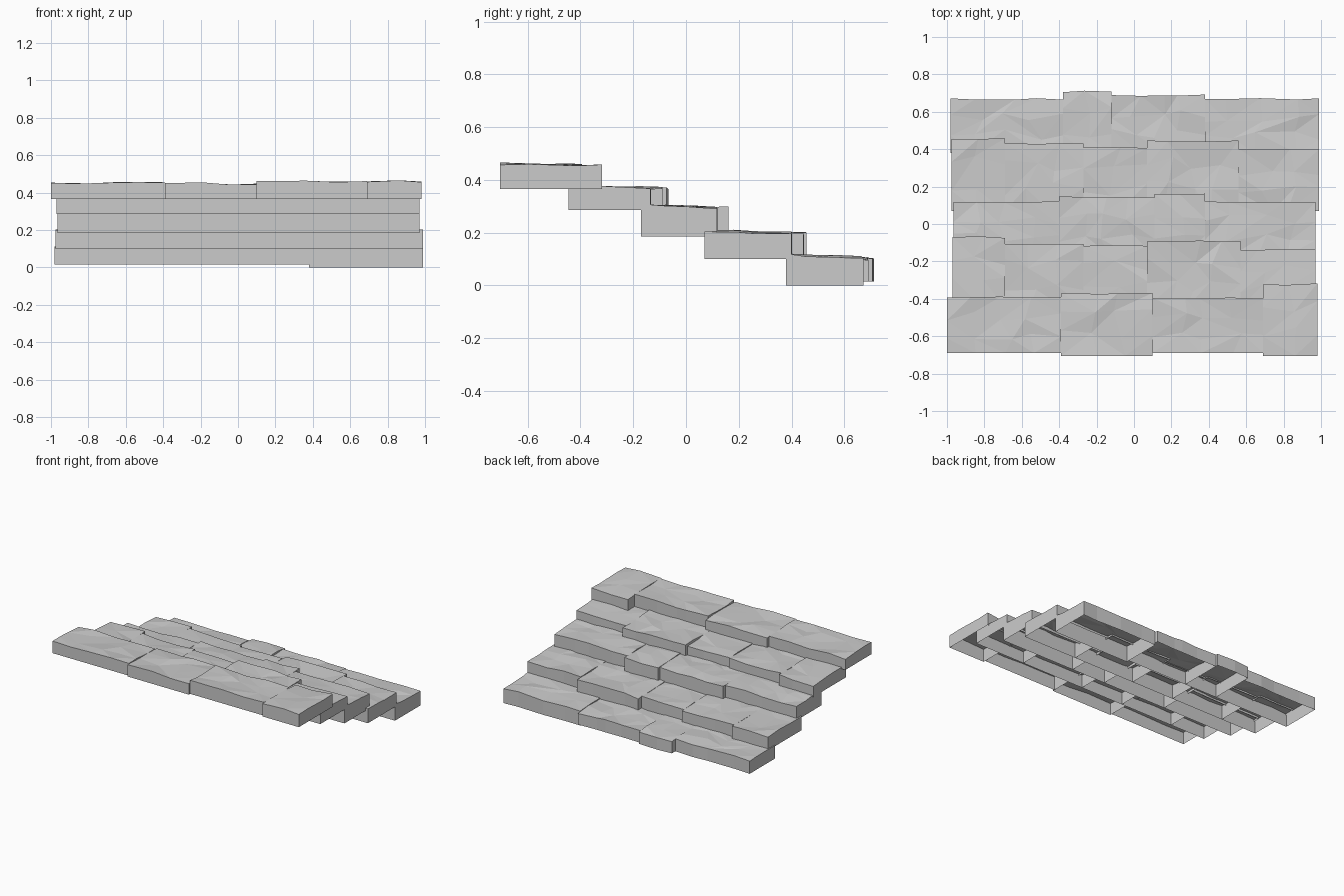
import bpy
import bmesh
import random

random.seed(7)

cube = bpy.data.objects.get("Cube")
if cube:
    bpy.data.objects.remove(cube, do_unlink=True)

# Stone colour
stone = bpy.data.materials.new("light_grey_stone")
stone.use_nodes = True
GREY = (0.6, 0.6, 0.6, 1)
stone.diffuse_color = GREY
stone.node_tree.nodes["Principled BSDF"].inputs["Base Color"].default_value = GREY


def slab(name, x0, x1, y0, y1, bottom, top):
    """Hollow stone slab: chipped, faceted top with four walls and an open underside."""
    bm = bmesh.new()
    nx, ny = max(2, round((x1 - x0) / 0.14)), 3
    dx, dy = (x1 - x0) / nx, (y1 - y0) / ny
    grid = []
    for i in range(nx + 1):
        column = []
        for j in range(ny + 1):
            x, y = x0 + i * dx, y0 + j * dy
            # Inner points wander; rim points only slide along the rim
            if 0 < i < nx:
                x += random.uniform(-0.3, 0.3) * dx
            if 0 < j < ny:
                y += random.uniform(-0.3, 0.3) * dy
            elif j == ny:
                y += random.uniform(-0.006, 0.003)
            z = top - 0.008 * j / ny + random.uniform(-0.007, 0.006)
            column.append(bm.verts.new((x, y, z)))
        grid.append(column)

    # Triangulated top with mixed diagonals
    for i in range(nx):
        for j in range(ny):
            a, b = grid[i][j], grid[i + 1][j]
            c, d = grid[i + 1][j + 1], grid[i][j + 1]
            if random.random() < 0.5:
                bm.faces.new((a, b, c))
                bm.faces.new((a, c, d))
            else:
                bm.faces.new((a, b, d))
                bm.faces.new((b, c, d))

    # Walls pulled straight down from the rim
    rim = [e for e in bm.edges if e.is_boundary]
    walls = bmesh.ops.extrude_edge_only(bm, edges=rim)["geom"]
    for v in walls:
        if isinstance(v, bmesh.types.BMVert):
            v.co.z = bottom
    bmesh.ops.recalc_face_normals(bm, faces=bm.faces)
    if grid[1][1].normal.z < 0:
        bmesh.ops.reverse_faces(bm, faces=bm.faces)

    mesh = bpy.data.meshes.new(name)
    bm.to_mesh(mesh)
    bm.free()
    mesh.materials.append(stone)
    bpy.context.collection.objects.link(bpy.data.objects.new(name, mesh))


# Courses from the highest (front) to the lowest (back):
# name, bottom, front y, x joints, and (back y, top z) of each slab
courses = [
    ("top_course", 0.365, -0.69, (-1, -0.39, 0.1, 0.69, 0.98),
     ((-0.39, 0.455), (-0.37, 0.45), (-0.395, 0.463), (-0.32, 0.46))),
    ("second_course", 0.285, -0.445, (-0.97, -0.69, -0.27, 0.07, 0.57, 0.97),
     ((-0.07, 0.375), (-0.105, 0.372), (-0.115, 0.37), (-0.09, 0.376), (-0.135, 0.374))),
    ("middle_course", 0.185, -0.17, (-0.965, -0.4, 0.11, 0.38, 0.97),
     ((0.12, 0.295), (0.145, 0.3), (0.165, 0.303), (0.12, 0.303))),
    ("fourth_course", 0.1, 0.07, (-0.975, -0.69, -0.27, 0.07, 0.56, 0.99),
     ((0.455, 0.205), (0.43, 0.202), (0.41, 0.2), (0.445, 0.203), (0.4, 0.208))),
    ("bottom_course", 0, 0.38, (-0.98, -0.38, -0.12, 0.38, 0.99),
     ((0.67, 0.113), (0.71, 0.113), (0.69, 0.11), (0.67, 0.115))),
]
for name, bottom, front, joints, slabs in courses:
    for i, (back, top) in enumerate(slabs):
        y0 = front
        base = bottom
        if name == "top_course":
            y0 -= 0.015 * (i % 2)
        if name == "bottom_course" and i < 3:
            base = 0.015
        slab(f"{name}_slab_{i + 1}", joints[i], joints[i + 1], y0, back, base, top)
